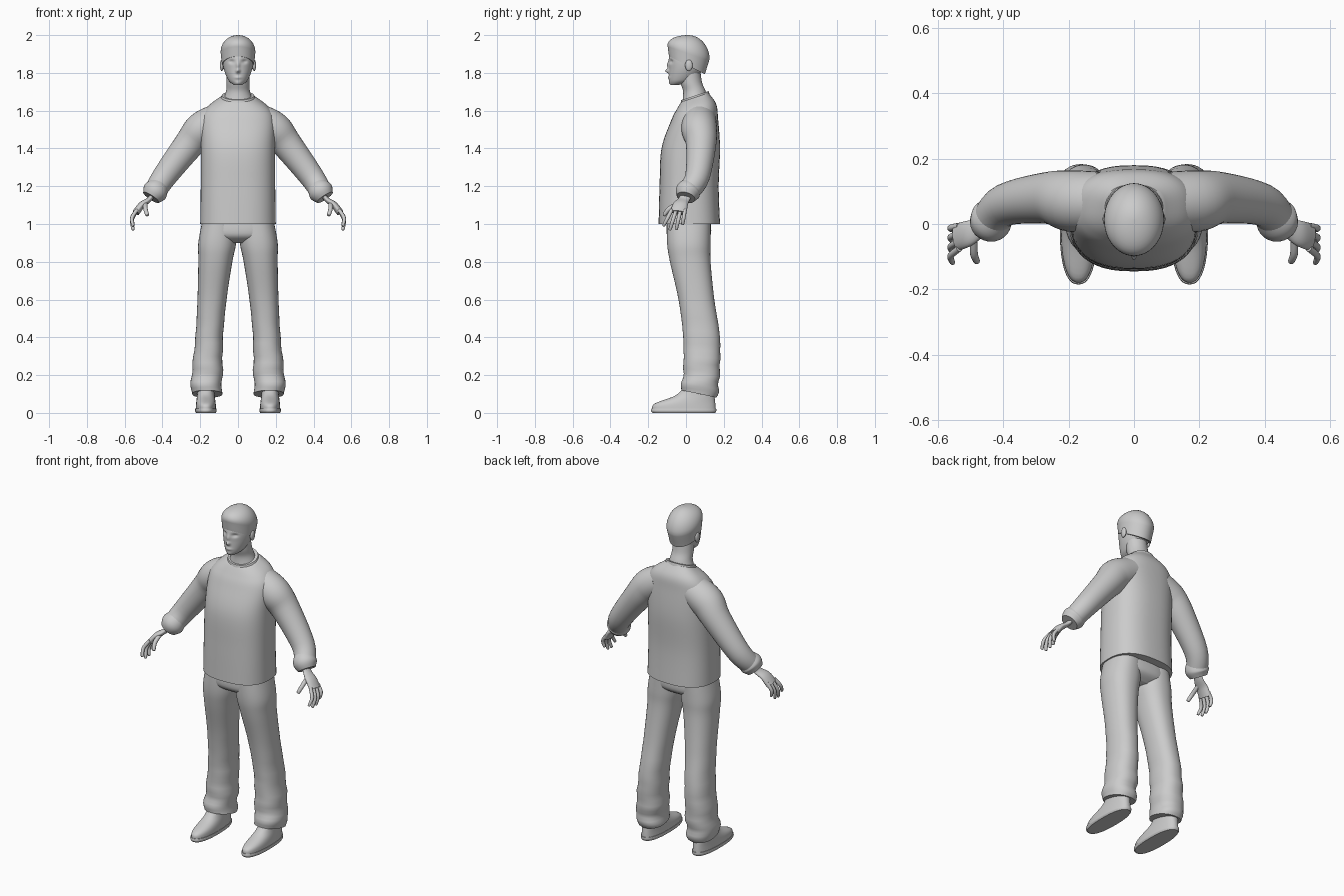
import bpy
import bmesh
from math import sin, cos, pi, exp, copysign
from mathutils import Vector

if "Cube" in bpy.data.objects:
    bpy.data.objects.remove(bpy.data.objects["Cube"])

grey = bpy.data.materials.new("plain grey")
grey.use_nodes = True
grey.diffuse_color = (.6, .6, .6, 1)
bsdf = grey.node_tree.nodes["Principled BSDF"]
bsdf.inputs["Base Color"].default_value = grey.diffuse_color


def spline(keys, steps):
    """Smoothly interpolate a list of equal-length tuples."""
    out = []
    for i in range(len(keys) - 1):
        before, start = Vector(keys[max(i - 1, 0)]), Vector(keys[i])
        end, after = Vector(keys[i + 1]), Vector(keys[min(i + 2, len(keys) - 1)])
        leave, arrive = (end - before) / 2, (after - start) / 2
        for step in range(steps):
            t = step / steps
            ease = t * t * (3 - 2 * t)
            out.append(start.lerp(end, ease) + leave * t * (1 - t) ** 2
                       - arrive * t * t * (1 - t))
    return out + [Vector(keys[-1])]


def unit_ring(sides, power):
    """Points of a circle, or of a squarer outline when power is above two."""
    for k in range(sides):
        angle = 2 * pi * k / sides
        yield [copysign(abs(c) ** (2 / power), c) for c in (cos(angle), sin(angle))]


def finish(name, bm, mirror):
    bmesh.ops.recalc_face_normals(bm, faces=bm.faces)
    mesh = bpy.data.meshes.new(name)
    bm.to_mesh(mesh)
    bm.free()
    mesh.materials.append(grey)
    obj = bpy.data.objects.new(name, mesh)
    bpy.context.collection.objects.link(obj)
    if mirror:
        obj.modifiers.new("both sides", "MIRROR").use_mirror_merge = False
    bpy.ops.object.select_all(action="DESELECT")
    obj.select_set(True)
    bpy.context.view_layer.objects.active = obj
    bpy.ops.object.shade_smooth_by_angle(angle=.9)


def skin(name, rings, mirror):
    """Bridge a list of rings and close both ends."""
    bm = bmesh.new()
    loops = [[bm.verts.new(point) for point in ring] for ring in rings]
    for low, high in zip(loops, loops[1:]):
        for k in range(len(low)):
            bm.faces.new((low[k - 1], low[k], high[k], high[k - 1]))
    bm.faces.new(loops[0])
    bm.faces.new(loops[-1])
    finish(name, bm, mirror)


def stack(name, keys, power=2, sides=48, steps=6, dome=0, mirror=False,
          centre=lambda z: 0, tilt=lambda f: 0, shape=lambda point: point):
    """Level rings from rows of (height, half width, front, back)."""
    rows = spline(keys, steps)
    z, half, front, back = rows[-1]
    mid, depth = (front + back) / 2, (back - front) / 2
    if dome:
        for k in range(1, 10):
            rise, shrink = sin(pi * k / 20), cos(pi * k / 20)
            rows.append((z + dome * rise, half * shrink,
                         mid - depth * shrink, mid + depth * shrink))
        rows.append((z + dome, half / 50, mid - depth / 50, mid + depth / 50))
    rings = []
    for i, (z, half, front, back) in enumerate(rows):
        mid, depth = (front + back) / 2, (back - front) / 2
        slope = tilt(i / (len(rows) - 1)) * depth
        rings.append([shape(Vector((centre(z) + half * u, mid + depth * v, z + slope * v)))
                      for u, v in unit_ring(sides, power)])
    skin(name, rings, mirror)


def tube(name, keys, flat=1, sides=24, steps=5):
    """Mirrored tube through rows of (x, y, z, radius)."""
    path = spline(keys, steps)
    rings = []
    for i, row in enumerate(path):
        along = (path[min(i + 1, len(path) - 1)] - path[max(i - 1, 0)]).to_3d().normalized()
        wide = Vector((0, 1, 0))
        wide = (wide - along * wide.dot(along)).normalized()
        thin = along.cross(wide) * flat
        rings.append([row.to_3d() + (wide * u + thin * v) * row[3]
                      for u, v in unit_ring(sides, 2)])
    skin(name, rings, True)


def ball(name, centre, radii):
    bm = bmesh.new()
    bmesh.ops.create_uvsphere(bm, u_segments=20, v_segments=12, radius=1)
    bmesh.ops.scale(bm, vec=radii, verts=bm.verts)
    bmesh.ops.translate(bm, vec=centre, verts=bm.verts)
    finish(name, bm, True)


# Facial relief: side offset, height, spread across, spread up, push
RELIEF = {
    "nose_tip": (0, 1.81, .01, .01, -.02),
    "nose_bridge": (0, 1.84, .01, .02, -.01),
    "eye_socket": (.034, 1.86, .015, .01, .01),
    "lips": (0, 1.775, .02, .007, -.006),
    "chin": (0, 1.745, .015, .01, -.004),
}


def face_shape(point):
    if point.y < 0:
        for side, z, across, up, push in RELIEF.values():
            distance = ((abs(point.x) - side) / across) ** 2 + ((point.z - z) / up) ** 2
            point.y += push * exp(-distance)
    return point


# Head, hair, ears, eyes and neck
stack("head", [
    (1.735, .02, -.08, -.04), (1.76, .05, -.09, .04), (1.82, .075, -.09, .09),
    (1.88, .08, -.09, .1), (1.94, .07, -.07, .1),
], sides=112, steps=12, shape=face_shape)
stack("hair", [(1.84, .085, -.09, .1), (1.91, .092, -.098, .125)],
      dome=.09, tilt=lambda f: (f - 1) / 2)
ball("ear", (.086, .015, 1.84), (.01, .02, .03))
ball("eye", (.034, -.06, 1.86), (.014, .012, .009))
stack("neck", [
    (1.64, .085, -.02, .12), (1.7, .064, -.015, .105),
    (1.75, .06, -.03, .085), (1.82, .06, -.04, .075)])

# Sweater body, with a neckline that rises toward the back
stack("sweater_body", [
    (1, .2, -.145, .18), (1.2, .197, -.14, .173), (1.4, .196, -.13, .18),
    (1.55, .195, -.08, .17), (1.62, .16, -.05, .16), (1.67, .09, -.025, .12),
], power=2.5, tilt=lambda f: f ** 4 / 3)
stack("collar", [(1.66, .093, -.03, .125), (1.68, .086, -.025, .12)],
      tilt=lambda f: 1 / 3)

# Sleeves with gathered cuffs
tube("sleeve", [
    (.1, .07, 1.55, .09), (.19, .07, 1.5, .094), (.26, .08, 1.42, .08),
    (.39, .06, 1.25, .065), (.44, .01, 1.17, .058)], sides=36)
tube("cuff", [(.42, .03, 1.2, .055), (.44, .01, 1.17, .066), (.46, 0, 1.14, .05)], sides=36)

# Hands: the four fingers fan out from the knuckles
tube("palm", [(.44, .01, 1.17, .03), (.47, -.01, 1.13, .03),
              (.51, -.03, 1.1, .04), (.54, -.04, 1.06, .042)], flat=.45)


def finger(name, base, joint, tip, radius):
    pad = joint.lerp(tip, .9)
    tube(name, [(*base, radius), (*joint, radius), (*pad, radius * .8), (*tip, radius / 5)],
         sides=14)


for i, name in enumerate(("index", "middle", "ring", "little")):
    knuckle = Vector((.535, .023 * i - .075, 1.075))
    tip = Vector((.555, .034 * i - .12, .965 + .012 * (i - 1.4) ** 2))
    bend = knuckle.lerp(tip, .5) + Vector((.016, 0, 0))
    finger(name + "_finger", knuckle, bend, tip, .01)
finger("thumb", Vector((.49, -.04, 1.11)), Vector((.49, -.09, 1.08)),
       Vector((.48, -.117, 1.045)), .012)


# Trousers: legs spread toward the floor and crumple near the hem
def leg_folds(point):
    point.y += .008 * sin(70 * point.z) * exp(-(point.z * 4) ** 2)
    point.x += .006 * sin(50 * point.z) * exp(-(point.z * 3) ** 2)
    return point


stack("trouser_hips", [(.9, .12, -.05, .08), (.94, .185, -.1, .13), (1.02, .19, -.1, .13)],
      power=2.5)
stack("trouser_leg", [
    (1.02, .09, -.1, .13), (.9, .1, -.1, .13), (.8, .09, -.085, .13),
    (.6, .077, -.04, .15), (.4, .073, -.015, .18), (.2, .082, -.015, .177),
    (.1, .08, -.03, .165),
], mirror=True, power=2.25, centre=lambda z: .17 - .07 * z ** 1.5,
    tilt=lambda f: -f ** 4 / 5, shape=leg_folds)

# Shoes
stack("shoe_sole", [(0, .052, -.178, .155), (.01, .057, -.185, .16), (.022, .056, -.183, .16)],
      power=2.4, mirror=True, centre=lambda z: .17)
stack("shoe_upper", [
    (.02, .054, -.18, .157), (.05, .052, -.165, .155),
    (.09, .047, -.06, .15), (.13, .045, -.015, .14),
], power=2.3, mirror=True, centre=lambda z: .17)
